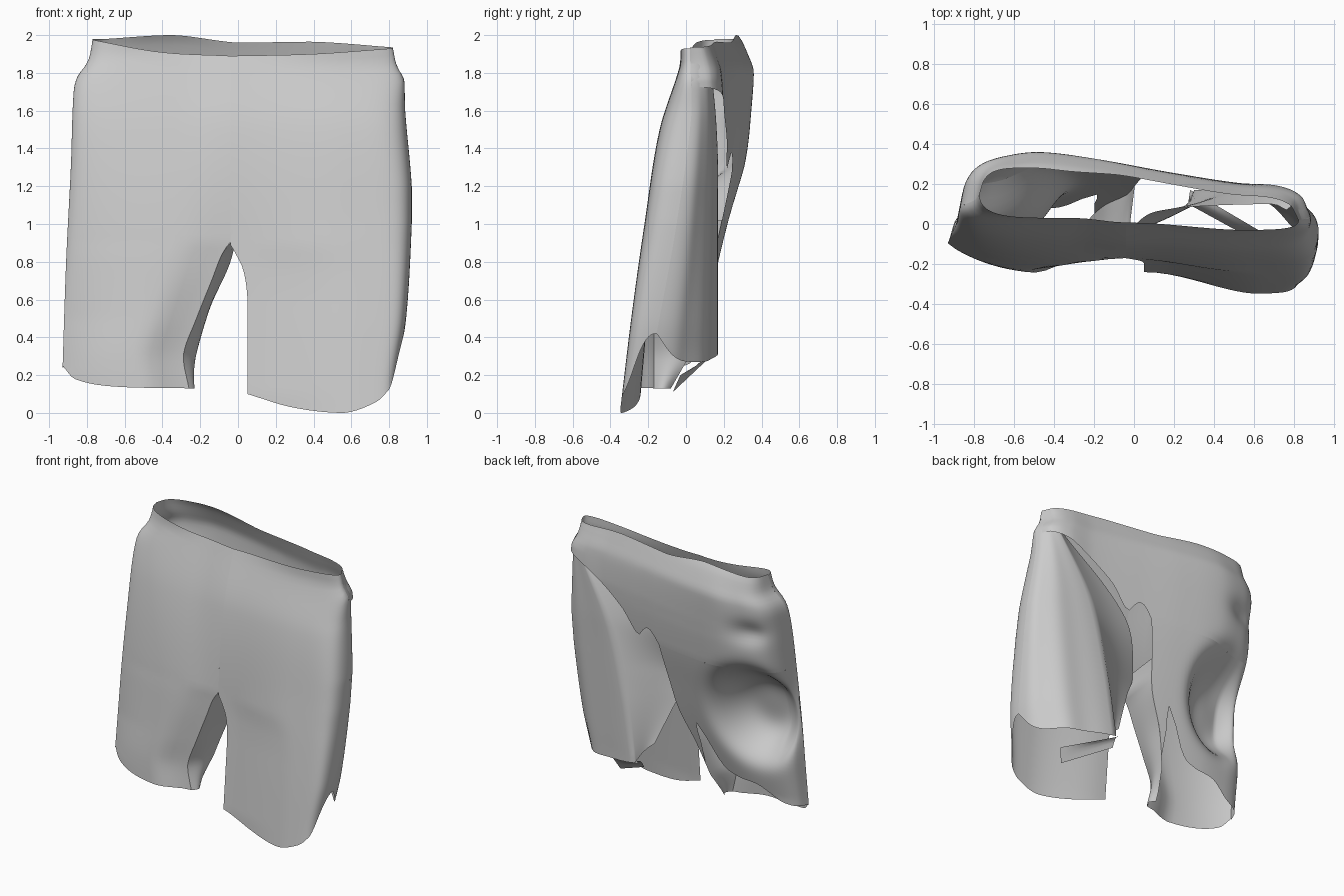
import bpy, math
from mathutils import Vector

if "Cube" in bpy.data.objects:
    bpy.data.objects.remove(bpy.data.objects["Cube"])


def curve(*pts):
    """Smooth interpolation through (position, value) pairs."""
    n = len(pts)

    def slope(i):
        a, b = pts[max(i - 1, 0)], pts[min(i + 1, n - 1)]
        return (b[1] - a[1]) / (b[0] - a[0])

    def f(t):
        t = min(max(t, pts[0][0]), pts[-1][0])
        i = 0
        while i < n - 2 and t > pts[i + 1][0]:
            i += 1
        (x0, y0), (x1, y1) = pts[i], pts[i + 1]
        h = x1 - x0
        s = (t - x0) / h
        m0, m1 = slope(i) * h, slope(i + 1) * h
        lin = (y1 - y0)
        lim = 3 * abs(lin)
        m0 = max(-lim, min(lim, m0)) if m0 * lin > 0 else 0
        m1 = max(-lim, min(lim, m1)) if m1 * lin > 0 else 0
        return (y0 * (2*s**3 - 3*s*s + 1) + y1 * (3*s*s - 2*s**3)
                + m0 * (s**3 - 2*s*s + s) + m1 * (s**3 - s*s))
    return f


def sheet(name, fn, nu, nv):
    """Cloth sheet from fn(u, v) -> point, u and v in 0..1."""
    verts = [fn(i / nu, j / nv) for j in range(nv + 1) for i in range(nu + 1)]
    w = nu + 1
    faces = [(j*w + i, j*w + i + 1, j*w + w + i + 1, j*w + w + i)
             for j in range(nv) for i in range(nu)]
    me = bpy.data.meshes.new(name)
    me.from_pydata(verts, [], faces)
    me.polygons.foreach_set("use_smooth", [True] * len(faces))
    ob = bpy.data.objects.new(name, me)
    bpy.context.collection.objects.link(ob)
    return ob


def lerp(a, b, t):
    return a + (b - a) * t


# outlines by height: outer seam, inner seam, depth of seam / front / centre
out_l = curve((.2, -.93), (.8, -.91), (1.3, -.885), (1.7, -.87), (1.78, -.85), (1.86, -.795), (1.97, -.77))
out_r = curve((.02, .83), (.2, .84), (.5, .89), (1, .92), (1.2, .92), (1.6, .885), (1.76, .88), (1.84, .84), (1.93, .82))
in_l = curve((.13, -.26), (.3, -.29), (.5, -.22), (.7, -.14), (.85, -.08), (.9, -.04))
in_r = curve((.1, .05), (.6, .05), (.75, .03), (.82, 0), (.89, -.04))
seam_l = curve((.2, -.1), (1, -.03), (1.6, .05), (1.97, .15))
seam_r = curve((.2, -.2), (.45, -.15), (1, -.05), (1.6, .03), (1.93, .02))
front_l = curve((.13, -.25), (.5, -.225), (1, -.18), (1.5, -.09), (1.9, .03))
front_r = curve((0, -.35), (.5, -.29), (1, -.22), (1.5, -.14), (1.85, -.03), (1.95, -.03))
mid_l = curve((.13, -.17), (.9, -.17), (1.5, -.11), (1.9, .01))
mid_low = curve((.1, -.24), (.9, -.17))
hem_l = curve((0, .13), (.6, .14), (.9, .18), (1, .25))
hem_r = curve((0, .1), (.3, .03), (.65, 0), (.84, .045), (.93, .1), (.98, .19), (1, .42))
top_l = curve((0, 1.89), (.5, 1.91), (1, 1.975))
top_r = curve((0, 1.89), (.5, 1.9), (1, 1.93))


def mid_r(z):
    return mid_low(z) if z < .9 else mid_l(z)


# front panels, wrapping round to the outer seam (left one slants, right one is boxy)
def corner_l(xn, z):
    t = min(max((z - .5) / 1.4, 0), 1)
    return lerp(1 - xn ** 3, (1 - xn ** 7) ** .4, t)


def corner_r(xn, z):
    return (1 - xn ** lerp(32, 12, min(z / 1.6, 1))) ** .4


def front(outer, inner, seam, yf, mid, hem, top, corner, reach):
    def f(u, v):
        xn = 1 - (1 - u) ** 3
        z = lerp(hem(xn), top(xn), v)
        xi, xo = inner(z), outer(z)
        x = lerp(xi, xo, xn)
        s = min(abs(x - xi) / reach, 1)
        y = lerp(mid(z), yf(z), s * s * (3 - 2 * s))
        return (x, lerp(seam(z), y, corner(xn, z)), z)
    return f


sheet("front_left", front(out_l, in_l, seam_l, front_l, mid_l, hem_l, top_l, corner_l, .25), 30, 50)
sheet("front_right", front(out_r, in_r, seam_r, front_r, mid_r, hem_r, top_r, corner_r, .6), 36, 50)

# back surface: bulge across the width times fullness by height, with a deep dent
bulge = curve((-1, 0), (-.97, .12), (-.9, .2), (-.75, .25), (-.55, .275), (-.2, .25),
              (.2, .2), (.6, .155), (.8, .15), (.95, .1), (1, 0))
full = curve((.3, .6), (.7, .85), (1, 1), (1.3, 1.13), (1.5, 1.12), (1.8, 1), (1.9, .8), (2, .55))


def back_y(x, z):
    xl, xr = out_l(z), out_r(z)
    xn = x / -xl if x < 0 else x / xr
    base = lerp(seam_l(z), seam_r(z), (x - xl) / (xr - xl))
    r = ((x + .67) / .28) ** 2 + ((z - .93) / .32) ** 2
    hip = ((x + .72) / .12) ** 2 + ((z - 1.58) / .08) ** 2
    b = bulge(xn)
    dent = .27 * math.exp(-r * r) + .04 * math.exp(-hip)
    return base + b * full(z) - dent * min(1, b / .22)


# seat
SPLIT = 1.28
rim = curve((-.8, 1.98), (-.4, 2), (0, 1.96), (.4, 1.965), (.83, 1.935))
seat_edge = curve((.05, SPLIT), (.09, 1.34), (.14, 1.38), (.19, 1.34), (.23, 1.29), (.36, 1.46),
                  (.65, 1.67), (.83, 1.73))
back_in = curve((.13, -.26), (.2, -.25), (.55, -.15), (.8, -.04), (1, 0), (SPLIT, .05))


def seat(u, v):
    if u < .5:
        x0 = lerp(-.885, .05, 1 - math.cos(u * math.pi))
    else:
        x0 = lerp(.05, .83, math.sin((u - .5) * math.pi))
    z = lerp(seat_edge(x0), rim(x0), v)
    x = x0 * (out_l(z) / -.885 if x0 < 0 else lerp(1, out_r(z) / .83, x0 / .83))
    return (x, back_y(x, z), z)


sheet("seat", seat, 72, 28)

# back of the left leg with its torn hem
torn = curve((0, .24), (.2, .28), (.4, .37), (.65, .4), (.78, .48), (.86, .74), (.91, .62), (1, .4))


def back_left(u, v):
    a = 1 - math.cos(u * math.pi / 2)
    z = lerp(torn(a), SPLIT, v)
    x = lerp(out_l(z), back_in(z), a)
    return (x, back_y(x, z), z)


sheet("back_left_leg", back_left, 44, 36)

# inner wall of the left leg, tapering forward at its hem
wall_back = curve((.13, -.08), (.3, .02), (.45, .12), (.6, .3))


def inner_left(u, v):
    z = lerp(.13, 1.02, v)
    x = lerp(in_l(z), back_in(z), u) + .03 * math.sin(u * math.pi) * (1 - v)
    return (x, lerp(mid_l(z), min(wall_back(z), back_y(back_in(z), z)), u), z)


sheet("inner_left_leg", inner_left, 10, 30)

# back of the right leg: outer seam to a long ridge, then in towards the crotch
ridge_x = curve((.35, .3), (.8, .38), (1.3, .52), (1.75, .77), (1.85, .8))
ridge_y = curve((.35, .17), (1.3, .17), (1.75, .14), (1.85, .1))
fold_x = curve((.35, .24), (.8, .06), (1, -.03), (1.3, .1), (1.5, .32), (1.75, .68), (1.85, .76))
fold_y = curve((.35, .1), (.8, 0), (1, -.05), (1.3, .06), (1.75, .1), (1.85, .07))
cuff = curve((0, .42), (.12, .3), (.3, .27), (.62, .31), (.8, .38), (1, .45))


def back_right(u, v):
    z = lerp(cuff(u), 1.85, v)
    rx, ry = ridge_x(z), ridge_y(z)
    if u < .65:
        t = u / .65
        a, b, c = Vector((out_r(z), seam_r(z))), Vector((out_r(z) - .02, ry - .02)), Vector((rx, ry))
        p = a * (1 - t) ** 2 + b * 2 * t * (1 - t) + c * t * t
        wave = .012 * math.sin(t * 14) * math.sin(t * math.pi) * (1 - v)
        return (p.x, p.y + wave, z)
    t = (u - .65) / .35
    sag = .03 * math.sin(t * math.pi) * (1 - v)
    return (lerp(rx, fold_x(z), t), lerp(ry, fold_y(z), t) - sag, z)


sheet("back_right_leg", back_right, 40, 44)


# loose flap hanging from the right cuff
def flap(u, v):
    a = Vector((.28, .17, .32)).lerp(Vector((.62, -.03, .2)), u)
    b = Vector((.27, .1, .27)).lerp(Vector((.58, -.07, .11)), u)
    p = a.lerp(b, v)
    p.z += .03 * math.sin(v * math.pi) * (1 - u)
    return p


sheet("cuff_flap", flap, 10, 4)
